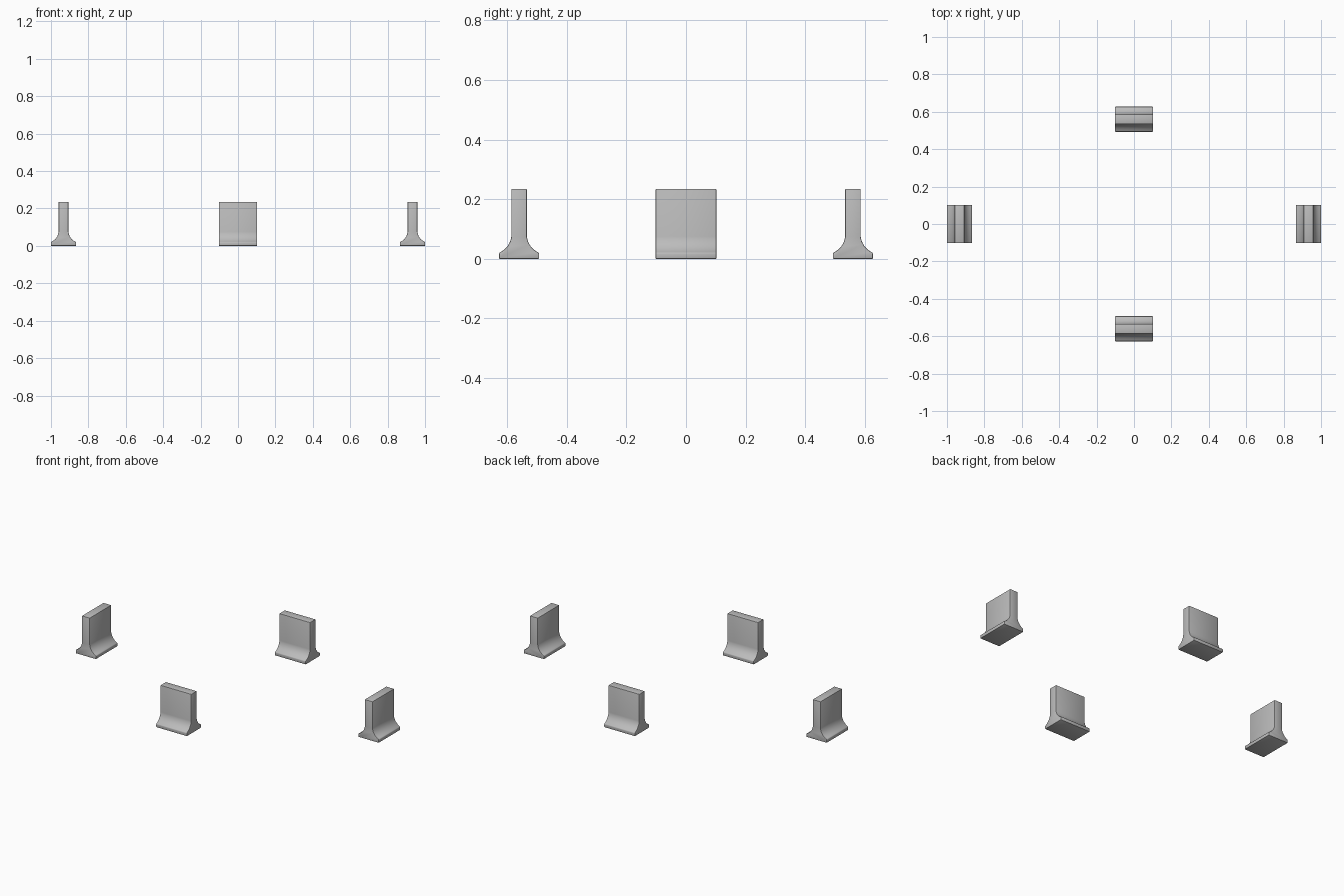
import bpy
import bmesh
import math
from mathutils import Vector

cube = bpy.data.objects.get("Cube")
if cube:
    bpy.data.objects.remove(cube, do_unlink=True)

LENGTH, HEIGHT = 0.204, 0.235
FOOT, WALL = 0.067, 0.026
FLARE_LOW, FLARE_TOP, STEPS = 0.02, 0.075, 8

# Single concrete colour
concrete = bpy.data.materials.new("concrete_grey")
concrete.use_nodes = True
grey = (0.5, 0.5, 0.5, 1)
concrete.diffuse_color = grey
shader = concrete.node_tree.nodes["Principled BSDF"]
shader.inputs["Base Color"].default_value = grey
shader.inputs["Roughness"].default_value = 0.8


def flared_side():
    """Right half of the cross-section, from the foot to the top."""
    start = Vector((FOOT, FLARE_LOW))
    bend = Vector((WALL + 0.005, 0.038))
    end = Vector((WALL, FLARE_TOP))
    points = [Vector((FOOT, 0))]
    for i in range(STEPS + 1):
        t = i / STEPS
        points.append(start * (1 - t) ** 2 + bend * 2 * t * (1 - t) + end * t * t)
    points.append(Vector((WALL, HEIGHT)))
    return points


def barrier(name, x, y, turn):
    """Extrude the mirrored cross-section into a barrier block."""
    side = flared_side()
    outline = side + [Vector((-p.x, p.y)) for p in reversed(side)]
    bm = bmesh.new()
    face = bm.faces.new([bm.verts.new((p.x, -LENGTH / 2, p.y)) for p in outline])
    swept = bmesh.ops.extrude_face_region(bm, geom=[face])["geom"]
    bmesh.ops.translate(bm, vec=(0, LENGTH, 0),
                        verts=[v for v in swept if isinstance(v, bmesh.types.BMVert)])
    bmesh.ops.recalc_face_normals(bm, faces=bm.faces)

    # Soften the outer corners, leaving the flare curve untouched
    sharp = [e for e in bm.edges if e.calc_face_angle(0) > math.radians(40)]
    bmesh.ops.bevel(bm, geom=sharp, offset=0.003, segments=2,
                    profile=0.5, affect='EDGES', clamp_overlap=True)

    mesh = bpy.data.meshes.new(name)
    bm.to_mesh(mesh)
    bm.free()
    mesh.materials.append(concrete)
    obj = bpy.data.objects.new(name, mesh)
    bpy.context.collection.objects.link(obj)
    obj.location = (x, y, 0)
    obj.rotation_euler.z = turn
    bpy.ops.object.select_all(action='DESELECT')
    obj.select_set(True)
    bpy.context.view_layer.objects.active = obj
    bpy.ops.object.shade_smooth_by_angle(angle=math.radians(35))


# One barrier on each side of the empty middle
REACH_X, REACH_Y = 1 - FOOT, 0.56
barrier("left_barrier", REACH_X, 0, 0)
barrier("right_barrier", -REACH_X, 0, 0)
barrier("front_barrier", 0, -REACH_Y, math.pi / 2)
barrier("back_barrier", 0, REACH_Y, math.pi / 2)
